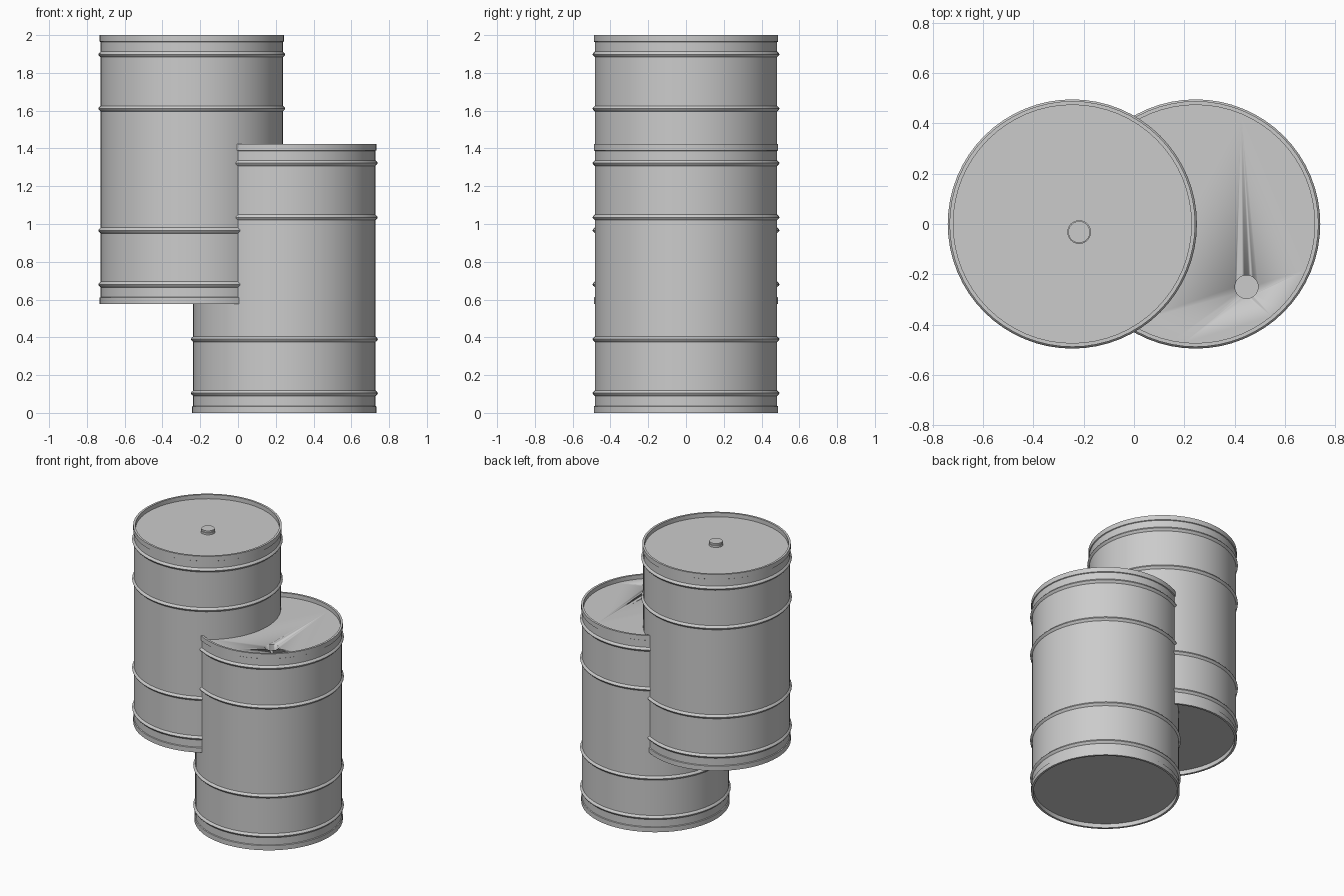
import bpy, bmesh, math
from mathutils import Matrix, Vector

SEGMENTS = 64
HEIGHT = 1.424
BODY, RIM, BEAD, INNER = 0.4825, 0.488, 0.495, 0.473
RIM_H, RECESS = 0.034, 0.03
BEADS = (0.104, 0.39, 1.035, 1.322)

if "Cube" in bpy.data.objects:
    bpy.data.objects.remove(bpy.data.objects["Cube"])

steel = bpy.data.materials.new("grey steel")
steel.use_nodes = True
grey = (0.6, 0.6, 0.6, 1)
steel.diffuse_color = grey
steel.node_tree.nodes["Principled BSDF"].inputs["Base Color"].default_value = grey


def lathe(name, profile, location, segments=SEGMENTS):
    """Spin a (radius, z) profile around z and close both ends with flat discs."""
    bm = bmesh.new()
    rings = []
    for r, z in profile:
        ring = bmesh.ops.create_circle(bm, segments=segments, radius=r,
                                       matrix=Matrix.Translation((0, 0, z)))
        rings.append(ring["verts"])
    for a, b in zip(rings, rings[1:]):
        for i in range(segments):
            j = (i + 1) % segments
            bm.faces.new((a[i], a[j], b[j], b[i]))
    bm.faces.new(rings[0])
    bm.faces.new(rings[-1])
    bmesh.ops.recalc_face_normals(bm, faces=bm.faces)
    mesh = bpy.data.meshes.new(name)
    bm.to_mesh(mesh)
    bm.free()
    mesh.materials.append(steel)
    obj = bpy.data.objects.new(name, mesh)
    obj.location = location
    bpy.context.collection.objects.link(obj)
    bpy.ops.object.select_all(action="DESELECT")
    obj.select_set(True)
    bpy.context.view_layer.objects.active = obj
    bpy.ops.object.shade_smooth_by_angle(angle=math.radians(30))
    return obj


def drum_profile():
    """Recessed base, rolled rim, beaded wall, rolled rim, recessed lid."""
    points = [(INNER, RECESS), (INNER, 0), (RIM, 0), (RIM, RIM_H), (BODY, RIM_H + 0.003)]
    for z in BEADS:
        points += [(BODY, z - 0.015), (BEAD - 0.003, z - 0.006), (BEAD, z),
                   (BEAD - 0.003, z + 0.006), (BODY, z + 0.015)]
    points += [(BODY, HEIGHT - RIM_H - 0.003), (RIM, HEIGHT - RIM_H), (RIM, HEIGHT),
               (INNER, HEIGHT), (INNER, HEIGHT - RECESS)]
    return points


# Two overlapping drums
upper_base = Vector((-0.245, 0, 2 - HEIGHT))
lower_base = Vector((0.245, 0, 0))
upper_drum = lathe("upper_drum", drum_profile(), upper_base)
lower_drum = lathe("lower_drum", drum_profile(), lower_base)

# Screw cap on the upper lid
lid = HEIGHT - RECESS
lathe("screw_cap", [(0.047, -0.005), (0.047, 0.014), (0.043, 0.015), (0.043, 0.027)],
      upper_base + Vector((0.027, -0.032, lid)), 32)

# Open filler hole in the lower lid
cutter = lathe("filler_hole_cutter", [(0.046, -0.06), (0.046, 0.02)],
               lower_base + Vector((0.202, -0.25, lid)), 32)
cutter.hide_render = True
cutter.hide_set(True)
hole = lower_drum.modifiers.new("filler_hole", "BOOLEAN")
hole.operation = "DIFFERENCE"
hole.solver = "EXACT"
hole.object = cutter
